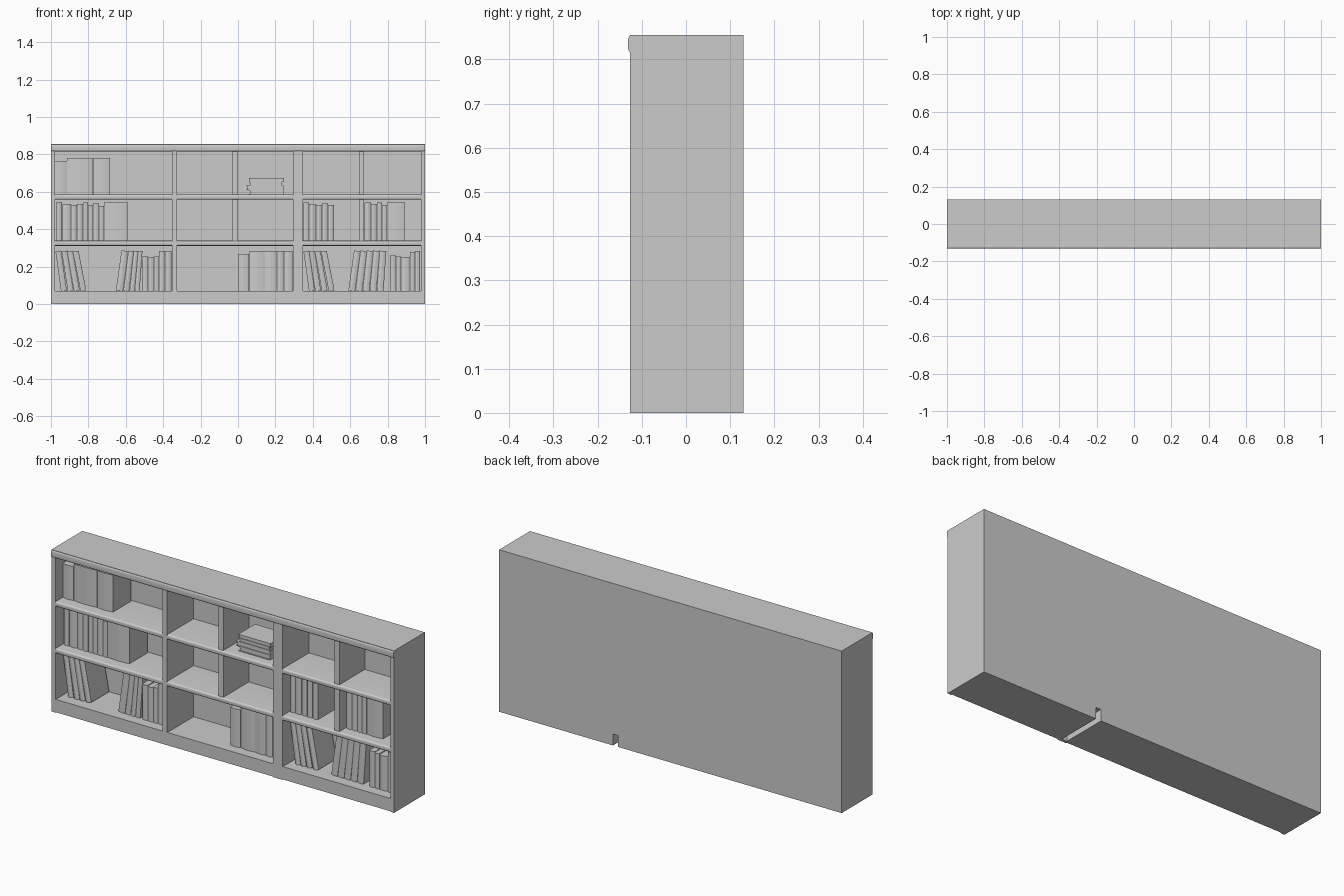
import bpy, bmesh, math
from mathutils import Matrix

if "Cube" in bpy.data.objects:
    bpy.data.objects.remove(bpy.data.objects["Cube"])


def finish(bm, name, smooth=False):
    bmesh.ops.recalc_face_normals(bm, faces=bm.faces)
    me = bpy.data.meshes.new(name)
    bm.to_mesh(me)
    bm.free()
    ob = bpy.data.objects.new(name, me)
    bpy.context.collection.objects.link(ob)
    if smooth:
        bpy.context.view_layer.objects.active = ob
        ob.select_set(True)
        bpy.ops.object.shade_smooth_by_angle(angle=math.radians(35))
        ob.select_set(False)
    return ob


def box(name, x0, x1, y0, y1, z0, z1):
    bm = bmesh.new()
    bmesh.ops.create_cube(bm, size=1)
    m = Matrix.Translation(((x0 + x1) / 2, (y0 + y1) / 2, (z0 + z1) / 2))
    m = m @ Matrix.Diagonal((x1 - x0, y1 - y0, z1 - z0, 1))
    bmesh.ops.transform(bm, matrix=m, verts=bm.verts)
    return finish(bm, name)


def prism(points, vec):
    bm = bmesh.new()
    f = bm.faces.new([bm.verts.new(p) for p in points])
    r = bmesh.ops.extrude_face_region(bm, geom=[f])
    new = [v for v in r["geom"] if isinstance(v, bmesh.types.BMVert)]
    bmesh.ops.translate(bm, verts=new, vec=vec)
    return bm


def nosed_board(name, x0, x1, front, back, z0, z1, r):
    # horizontal board with rounded front corners
    pts = [(x0, back, z1), (x0, back, z0)]
    for cz, a0 in ((z0 + r, 270), (z1 - r, 180)):
        for i in range(6):
            a = math.radians(a0 - 18 * i)
            pts.append((x0, front + r + r * math.cos(a), cz + r * math.sin(a)))
    return finish(prism(pts, (x1 - x0, 0, 0)), name, True)


def book_mesh(w, d, h):
    # footprint with a gently rounded spine towards the front
    b = min(0.006, w * 0.2)
    pts = [(w, d, 0), (0, d, 0)]
    pts += [(w * t, b * (1 - math.sin(math.pi * t)), 0) for t in (0, .2, .5, .8, 1)]
    return prism(pts, (0, 0, h))


def book(name, x, z, w, h, lean=0, y=-0.07, d=0.155):
    # leaning books pivot on the lower corner they tip over
    bm = book_mesh(w, d, h)
    px = w if lean > 0 else 0
    m = (Matrix.Translation((x + px, y, z)) @ Matrix.Rotation(math.radians(lean), 4, 'Y')
         @ Matrix.Translation((-px, 0, 0)))
    bmesh.ops.transform(bm, matrix=m, verts=bm.verts)
    return finish(bm, name)


F, B, BACK = -0.127, 0.13, 0.095
ROWS = [0.068, 0.338, 0.585]

# Carcass: sides, back and top with bullnose moulding
for s, n in ((-1, "left"), (1, "right")):
    a, b = sorted((s, s * 0.978))
    box("side_panel_" + n, a, b, F, B, 0, 0.82)
box("back_panel", -0.978, 0.978, BACK, B, 0.068, 0.82)
box("top_board", -1, 1, F, B, 0.82, 0.855)
nosed_board("top_moulding", -1, 1, -0.131, -0.115, 0.815, 0.855, 0.01)

# Two bases with a slot between the joined units
box("base_left", -0.978, 0.305, -0.122, B, 0, 0.06)
box("base_right", 0.335, 0.978, -0.122, B, 0, 0.06)
box("base_shelf", -0.978, 0.978, -0.115, B, 0.06, 0.068)
for n, a, b in (("left", -0.978, 0.294), ("right", 0.348, 0.978)):
    box("plinth_" + n, a, b, -0.126, -0.112, 0.004, 0.07)
box("centre_foot", 0.294, 0.348, F, -0.112, 0, 0.07)

# Uprights and thin dividers
box("centre_upright", 0.294, 0.348, F, BACK, 0.066, 0.82)
box("left_upright", -0.353, -0.326, F, BACK, 0.066, 0.82)
for n, a in (("middle", -0.03), ("right", 0.647)):
    box(n + "_divider", a, a + 0.027, -0.118, BACK, 0.32, 0.82)

# Shelves in the three bays
for i, (a, b) in enumerate(((-0.978, -0.353), (-0.326, 0.294), (0.348, 0.978))):
    for z in ROWS[1:]:
        nosed_board(f"shelf_{i}", a, b, -0.126, BACK, z - 0.027, z, 0.009)


# Upright book rows: row, edge positions, heights
UPRIGHT = [
    (2, (-.978, -.914, -.777, -.684), (.18, .195, .195)),
    (1, (-.972, -.94, -.893, -.861, -.829, -.802, -.775, -.743, -.717, -.588),
     (.207, .197, .192, .197, .204, .192, .2, .187, .204)),
    (1, (.35, .38, .417, .449, .481, .513), (.204, .197, .192, .2, .19)),
    (1, (.677, .711, .743, .77, .797, .893), (.204, .197, .204, .192, .204)),
    (0, (-.513, -.481, -.449, -.422, -.39, -.355), (.185, .182, .187, .215, .215)),
    (0, (0, .06), (.2,)),
    (0, (.062, .144, .209, .246, .293), (.215, .215, .215, .215)),
    (0, (.813, .845, .872, .92, .947, .975), (.19, .187, .183, .21, .215)),
]
for row, xs, hs in UPRIGHT:
    for a, b, h in zip(xs, xs[1:], hs):
        book("upright_book", a + 0.0006, ROWS[row], b - a - 0.0012, h)

# Leaning books on the bottom row: left edge, lean, width
LEANING = [
    (-.946, -8, .031), (-.91, -9, .031), (-.877, -10, .031), (-.842, -11, .031),
    (-.653, 8, .038), (-.613, 7, .031), (-.58, 6, .027), (-.552, 4, .026),
    (.38, -8, .031), (.413, -9, .031), (.448, -10, .031), (.485, -11, .031),
    (.59, 8, .036), (.628, 7, .036), (.666, 6, .036), (.704, 5, .036), (.742, 4, .036),
]
for x, lean, w in LEANING:
    book("leaning_book", x, ROWS[0], w, 0.215, lean)

# Flat stack of books: covers around a recessed page block
z = ROWS[2]
for a, b, t in ((.06, .242, .024), (.043, .242, .024), (.062, .236, .018), (.058, .246, .022)):
    box("stack_lower_cover", a, b, -0.08, 0.06, z, z + 0.003)
    box("stack_upper_cover", a, b, -0.08, 0.06, z + t - 0.003, z + t)
    box("stack_spine", b - 0.004, b, -0.08, 0.06, z, z + t)
    box("stack_pages", a + 0.004, b - 0.003, -0.076, 0.056, z + 0.002, z + t - 0.002)
    z += t
